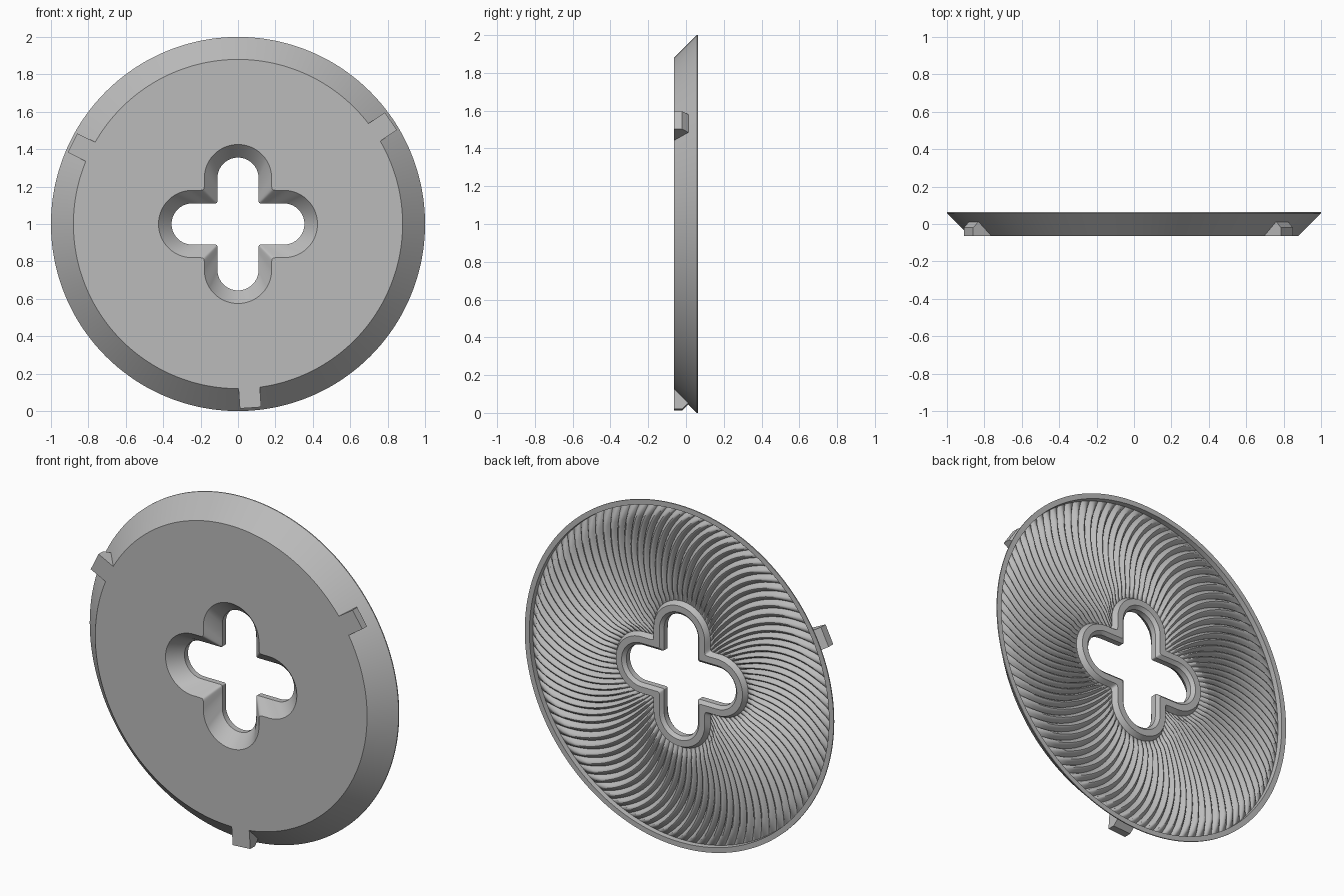
import bpy, bmesh, math
from mathutils import Vector

cube = bpy.data.objects.get("Cube")
if cube:
    bpy.data.objects.remove(cube)

grey = bpy.data.materials.new("plain_grey")
grey.use_nodes = True
colour = (0.5, 0.5, 0.5, 1)
grey.diffuse_color = colour
grey.node_tree.nodes["Principled BSDF"].inputs["Base Color"].default_value = colour

HALF = 0.063      # half thickness
RIDGES = 96
STEPS = 8         # samples per ridge
N = RIDGES * STEPS
ARM = 0.245       # distance of each lobe centre from the middle
FLOOR = 0.034     # depth of the grooves on the back


def point(r, a, y):
    return Vector((r * math.cos(a), y, 1 + r * math.sin(a)))


def capsule(a, w):
    """Polar radius of a straight slot with rounded ends and half width w."""
    c, s = abs(math.cos(a)), abs(math.sin(a))
    if s > 1e-9 and w / s * c <= ARM:
        return w / s
    return ARM * c + math.sqrt(w * w - (ARM * s) ** 2)


def clover(a, w):
    """Two crossed slots, with slightly eased inner corners."""
    p, q = capsule(a, w), capsule(a + math.pi / 2, w)
    return (p ** 28 + q ** 28) ** (1 / 28)


def finish(name, bm):
    bmesh.ops.recalc_face_normals(bm, faces=bm.faces)
    mesh = bpy.data.meshes.new(name)
    bm.to_mesh(mesh)
    bm.free()
    obj = bpy.data.objects.new(name, mesh)
    bpy.context.collection.objects.link(obj)
    mesh.materials.append(grey)
    bpy.ops.object.select_all(action='DESELECT')
    obj.select_set(True)
    bpy.context.view_layer.objects.active = obj
    bpy.ops.object.shade_smooth_by_angle(angle=math.radians(32))
    return obj


# Disc: closed chain of rings around its cross-section
bm = bmesh.new()
angles = [2 * math.pi * i / N for i in range(N)]
rings = []


def add_ring(f):
    rings.append([bm.verts.new(f(i, a)) for i, a in enumerate(angles)])


def clover_ring(w, y):
    add_ring(lambda i, a: point(clover(a, w), a, y))


SWIRL = 0.30      # sweep of the ridges, in radians

# Bevelled opening and raised lip
for w, y in ((0.18, -HALF), (0.11, 0.012), (0.11, 0.045), (0.128, HALF),
             (0.165, HALF), (0.182, FLOOR)):
    clover_ring(w, y)

# Swept ridges on the back
M = 18
for k in range(1, M + 1):
    t = k / M

    def ridge(i, a, t=t):
        r0 = clover(a, 0.182)
        r = r0 + (0.968 - r0) * t
        turn = SWIRL * t * t
        fade = min(1, t * 8, math.sqrt(max(0, (1 - t) * 9)))
        lift = 0.026 * fade * math.sin(math.pi * (i % STEPS) / STEPS)
        return point(r, a + turn, FLOOR + lift)
    add_ring(ridge)

# Outer rim and conical edge
for r, y in ((0.97, HALF), (1.0, HALF), (1.0, HALF - 0.006), (0.88, -HALF)):
    add_ring(lambda i, a, r=r, y=y: point(r, a + SWIRL, y))

# The front face ring is turned back so it lines up with the opening
for i, v in enumerate(rings[-1]):
    v.co = point(0.88, angles[i], -HALF)
for ring in rings[-4:-1]:
    for i, v in enumerate(ring):
        r = math.hypot(v.co.x, v.co.z - 1)
        if ring is not rings[-4]:
            v.co = point(r, angles[i], v.co.y)

# Whole-sample shift keeps the swept rings joined to the unturned rim
shift = round(SWIRL / (2 * math.pi) * N)
for k, ring in enumerate(rings):
    nxt = rings[(k + 1) % len(rings)]
    s = shift if k == len(rings) - 4 else 0
    for i in range(N):
        j = (i + 1) % N
        bm.faces.new((ring[i], ring[j], nxt[(j + s) % N], nxt[(i + s) % N]))
finish("grooved_disc", bm)

# Locking tabs: one section across the edge, repeated three times
SECTION = ((0.8785, -HALF), (0.985, -HALF), (0.985, -0.02),
           (0.955, 0.012), (0.8785, 0.012))
for n, name in enumerate(("left_tab", "right_tab", "bottom_tab")):
    ang = math.radians(33.9 + 120 * n)
    out = Vector((math.cos(ang), 0, math.sin(ang)))
    side = Vector((-math.sin(ang), 0, math.cos(ang)))
    bm = bmesh.new()
    ends = [[bm.verts.new(Vector((0, y, 1)) + out * r + side * w) for r, y in SECTION]
            for w in (-0.057, 0.057)]
    bm.faces.new(ends[0])
    bm.faces.new(ends[1])
    for i in range(len(SECTION)):
        j = (i + 1) % len(SECTION)
        bm.faces.new((ends[0][i], ends[0][j], ends[1][j], ends[1][i]))
    finish(name, bm)
